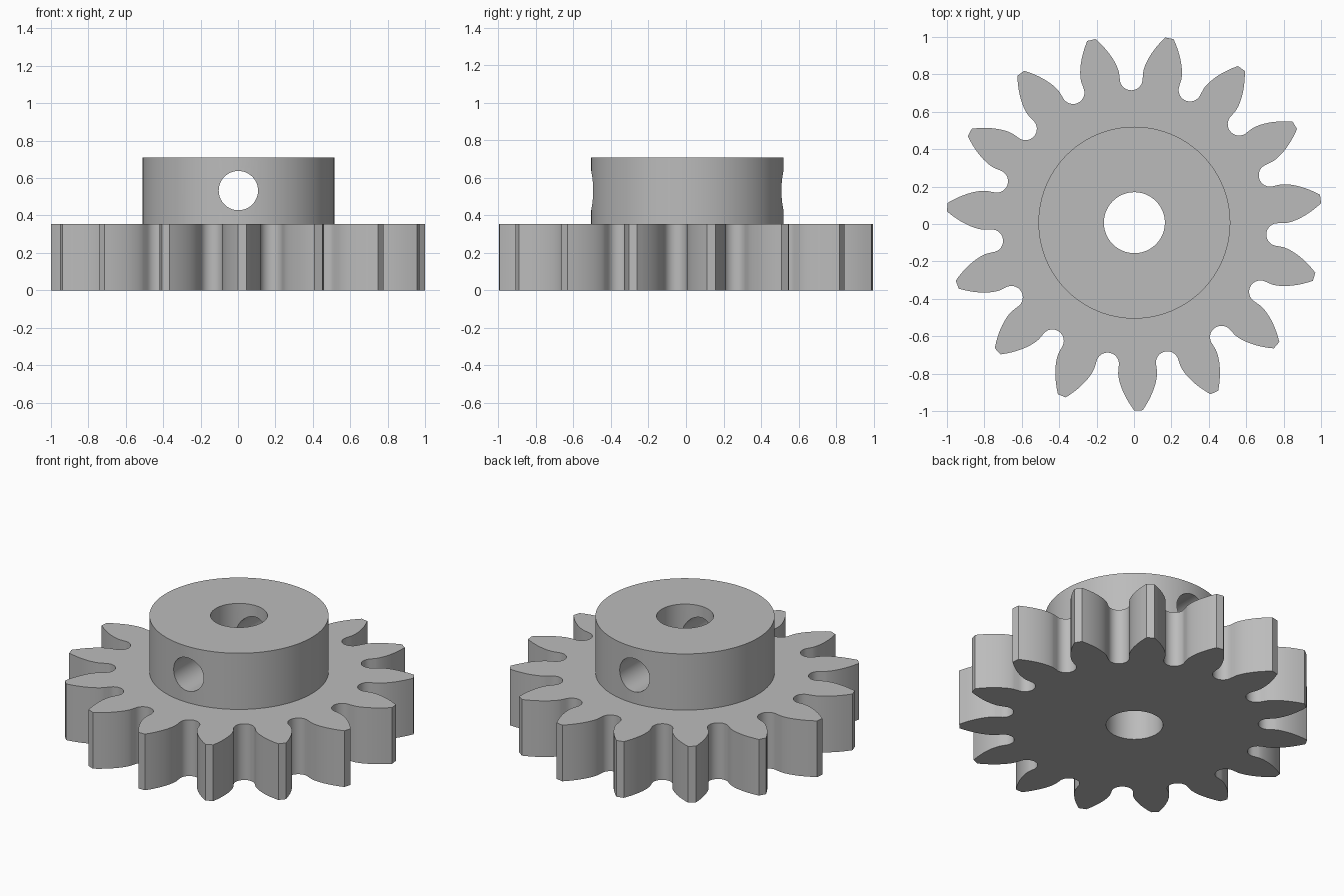
import bpy, bmesh, math

cube = bpy.data.objects.get("Cube")
if cube:
    bpy.data.objects.remove(cube, do_unlink=True)

CX, CY = 0.002, 0.007            # gear axis
TEETH = 15
PITCH = 2 * math.pi / TEETH
FIRST = math.radians(-88.75)     # direction of the first tooth
TIP_R, BASE_R, ROOT_R, FILLET_R = 1.0037, 0.8026, 0.708, 0.061
HALF_BASE = 0.1295               # half tooth angle at the base circle
GEAR_H, HUB_H = 0.355, 0.71

steel = bpy.data.materials.new("plain grey")
steel.use_nodes = True
grey = (0.5, 0.5, 0.5, 1)
steel.diffuse_color = grey
steel.node_tree.nodes["Principled BSDF"].inputs["Base Color"].default_value = grey


def polar(r, a):
    return (CX + r * math.cos(a), CY + r * math.sin(a))


def cylinder(name, radius, depth, location, rotation=(0, 0, 0)):
    bpy.ops.mesh.primitive_cylinder_add(vertices=96, radius=radius, depth=depth,
                                        location=location, rotation=rotation)
    ob = bpy.context.object
    ob.name = name
    ob.data.materials.append(steel)
    return ob


def combine(target, other, operation):
    mod = target.modifiers.new(operation.title(), 'BOOLEAN')
    mod.operation, mod.solver, mod.object = operation, 'EXACT', other
    bpy.context.view_layer.objects.active = target
    bpy.ops.object.modifier_apply(modifier=mod.name)
    bpy.data.objects.remove(other, do_unlink=True)


# Involute flank as (radius, half tooth angle), from base to tip
flank = []
for i in range(13):
    r = BASE_R + (TIP_R - BASE_R) * (i / 12) ** 1.5
    a = math.acos(BASE_R / r)
    flank.append((r, HALF_BASE - (math.tan(a) - a)))

# Outline of all teeth with rounded roots
outline = []
for k in range(TEETH):
    mid = FIRST + k * PITCH
    outline += [polar(r, mid - h) for r, h in flank]
    outline += [polar(r, mid + h) for r, h in reversed(flank)]
    for i in range(17):
        t = math.pi * (i / 16 - 0.5)
        u = ROOT_R + FILLET_R * (1 - math.cos(t))
        v = FILLET_R * math.sin(t)
        outline.append(polar(math.hypot(u, v), mid + PITCH / 2 + math.atan2(v, u)))

# Toothed disc
bm = bmesh.new()
face = bm.faces.new([bm.verts.new((x, y, 0)) for x, y in outline])
top = bmesh.ops.extrude_face_region(bm, geom=[face])["geom"]
bmesh.ops.translate(bm, vec=(0, 0, GEAR_H),
                    verts=[g for g in top if isinstance(g, bmesh.types.BMVert)])
bmesh.ops.recalc_face_normals(bm, faces=bm.faces)
mesh = bpy.data.meshes.new("spur_gear")
bm.to_mesh(mesh)
bm.free()
mesh.materials.append(steel)
gear = bpy.data.objects.new("spur_gear", mesh)
bpy.context.collection.objects.link(gear)

# Hub, shaft bore and cross hole
combine(gear, cylinder("hub", 0.513, HUB_H - 0.2, (CX, CY, (HUB_H + 0.2) / 2)), 'UNION')
combine(gear, cylinder("bore", 0.163, 2, (CX, CY, 0.3)), 'DIFFERENCE')
combine(gear, cylinder("cross_hole", 0.105, 3, (CX, CY, 0.533),
                       (math.pi / 2, 0, 0)), 'DIFFERENCE')

bpy.ops.object.select_all(action='DESELECT')
gear.select_set(True)
bpy.context.view_layer.objects.active = gear
bpy.ops.object.shade_smooth_by_angle(angle=math.radians(30))
